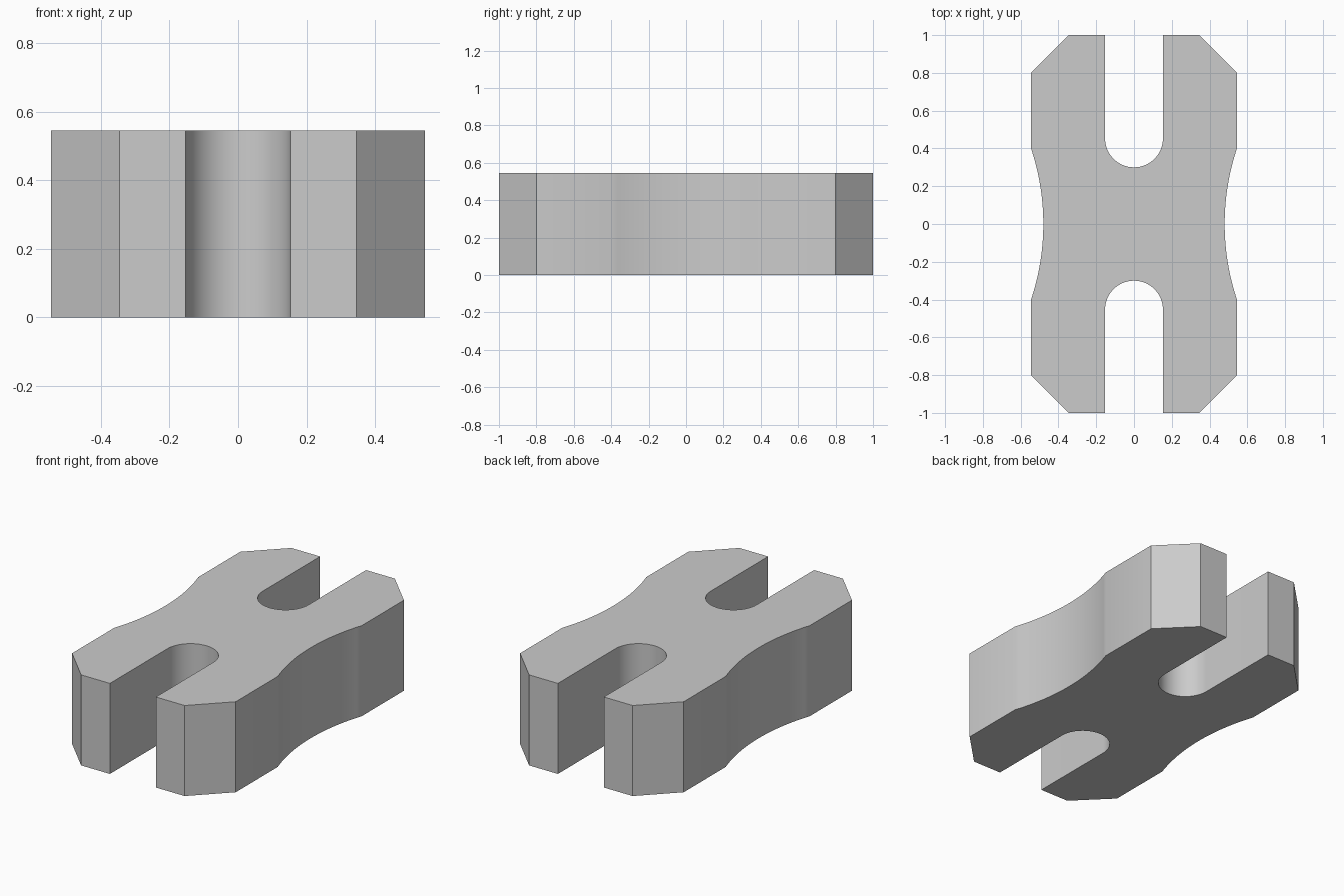
import bpy
import bmesh
from math import asin, cos, sin, pi

HEIGHT = 0.545
HALF_WIDTH = 0.545
CHAMFER = 0.2
SLOT_RADIUS = 0.153
SLOT_END = 0.3
WAIST_X = 0.48
WAIST_Y = 0.4

if "Cube" in bpy.data.objects:
    bpy.data.objects.remove(bpy.data.objects["Cube"], do_unlink=True)

# Plain grey material
grey = bpy.data.materials.new("plain_grey")
grey.use_nodes = True
grey.diffuse_color = (0.6, 0.6, 0.6, 1)
grey.node_tree.nodes["Principled BSDF"].inputs["Base Color"].default_value = (0.6, 0.6, 0.6, 1)


def arc(cx, cy, radius, start, end, steps):
    """Points along a circular arc."""
    angles = [start + (end - start) * i / steps for i in range(steps + 1)]
    return [(cx + radius * cos(a), cy + radius * sin(a)) for a in angles]


# One quarter of the outline: rounded slot, chamfered arm, hollow waist
sagitta = HALF_WIDTH - WAIST_X
waist_radius = (WAIST_Y ** 2 + sagitta ** 2) / (2 * sagitta)
sweep = asin(WAIST_Y / waist_radius)
quarter = arc(0, SLOT_END + SLOT_RADIUS, SLOT_RADIUS, -pi / 2, 0, 16)
quarter += [(SLOT_RADIUS, 1), (HALF_WIDTH - CHAMFER, 1), (HALF_WIDTH, 1 - CHAMFER)]
quarter += arc(WAIST_X + waist_radius, 0, waist_radius, pi - sweep, pi, 12)

# Mirror front to back, then left to right
half = quarter + [(x, -y) for x, y in reversed(quarter[:-1])]
outline = half + [(-x, y) for x, y in reversed(half[1:-1])]

# Extrude the outline into a solid block
bm = bmesh.new()
base = bm.faces.new([bm.verts.new((x, y, 0)) for x, y in outline])
extruded = bmesh.ops.extrude_face_region(bm, geom=[base], use_keep_orig=True)
top_verts = [v for v in extruded["geom"] if isinstance(v, bmesh.types.BMVert)]
bmesh.ops.translate(bm, verts=top_verts, vec=(0, 0, HEIGHT))
bmesh.ops.recalc_face_normals(bm, faces=bm.faces[:])
mesh = bpy.data.meshes.new("slotted_block")
bm.to_mesh(mesh)
bm.free()
mesh.materials.append(grey)

block = bpy.data.objects.new("slotted_block", mesh)
bpy.context.collection.objects.link(block)
bpy.ops.object.select_all(action="DESELECT")
block.select_set(True)
bpy.context.view_layer.objects.active = block
bpy.ops.object.shade_smooth_by_angle(angle=pi / 6)
